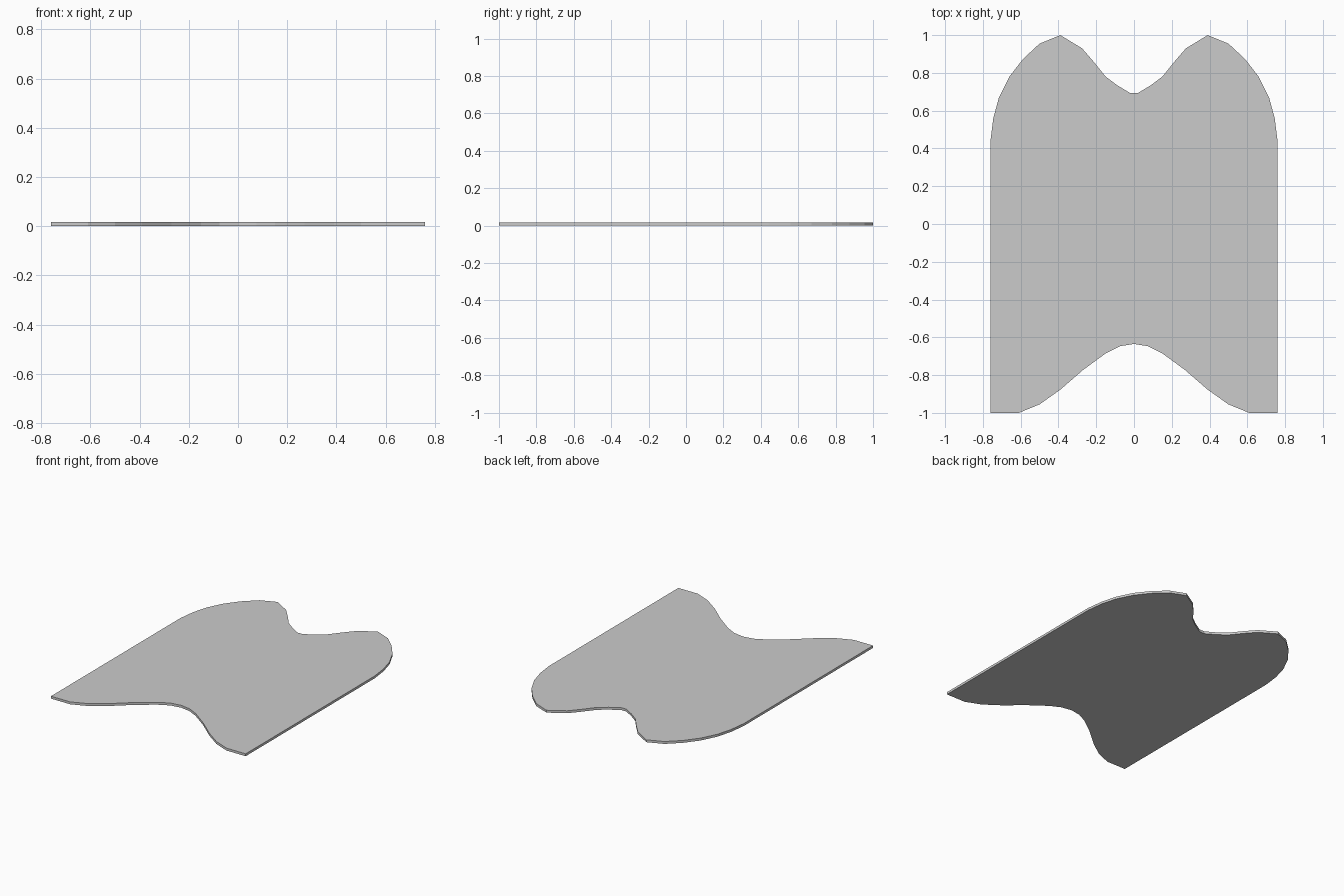
import bpy, bmesh

if "Cube" in bpy.data.objects:
    bpy.data.objects.remove(bpy.data.objects["Cube"])

THICKNESS = 0.017

# Right half of the outline, from the top notch round to the bottom notch
half = [
    (0.02, 0.693), (0.09, 0.735), (0.15, 0.78), (0.21, 0.855), (0.275, 0.93),
    (0.39, 1.0), (0.50, 0.955), (0.588, 0.873), (0.66, 0.78), (0.715, 0.67),
    (0.745, 0.56), (0.76, 0.44),
    (0.76, -1.0), (0.61, -1.0), (0.50, -0.955), (0.39, -0.877), (0.27, -0.773),
    (0.15, -0.685), (0.075, -0.647),
]
outline = half + [(0.0, -0.635)] + [(-x, y) for x, y in reversed(half)]

# Flat panel: fill the outline and extrude it upwards
bm = bmesh.new()
base = bm.faces.new([bm.verts.new((x, y, 0)) for x, y in outline])
top = bmesh.ops.extrude_face_region(bm, geom=[base], use_keep_orig=True)["geom"]
bmesh.ops.translate(bm, vec=(0, 0, THICKNESS),
                    verts=[g for g in top if isinstance(g, bmesh.types.BMVert)])
bmesh.ops.recalc_face_normals(bm, faces=bm.faces)

mesh = bpy.data.meshes.new("notched_panel")
bm.to_mesh(mesh)
bm.free()
panel = bpy.data.objects.new("notched_panel", mesh)
bpy.context.collection.objects.link(panel)
